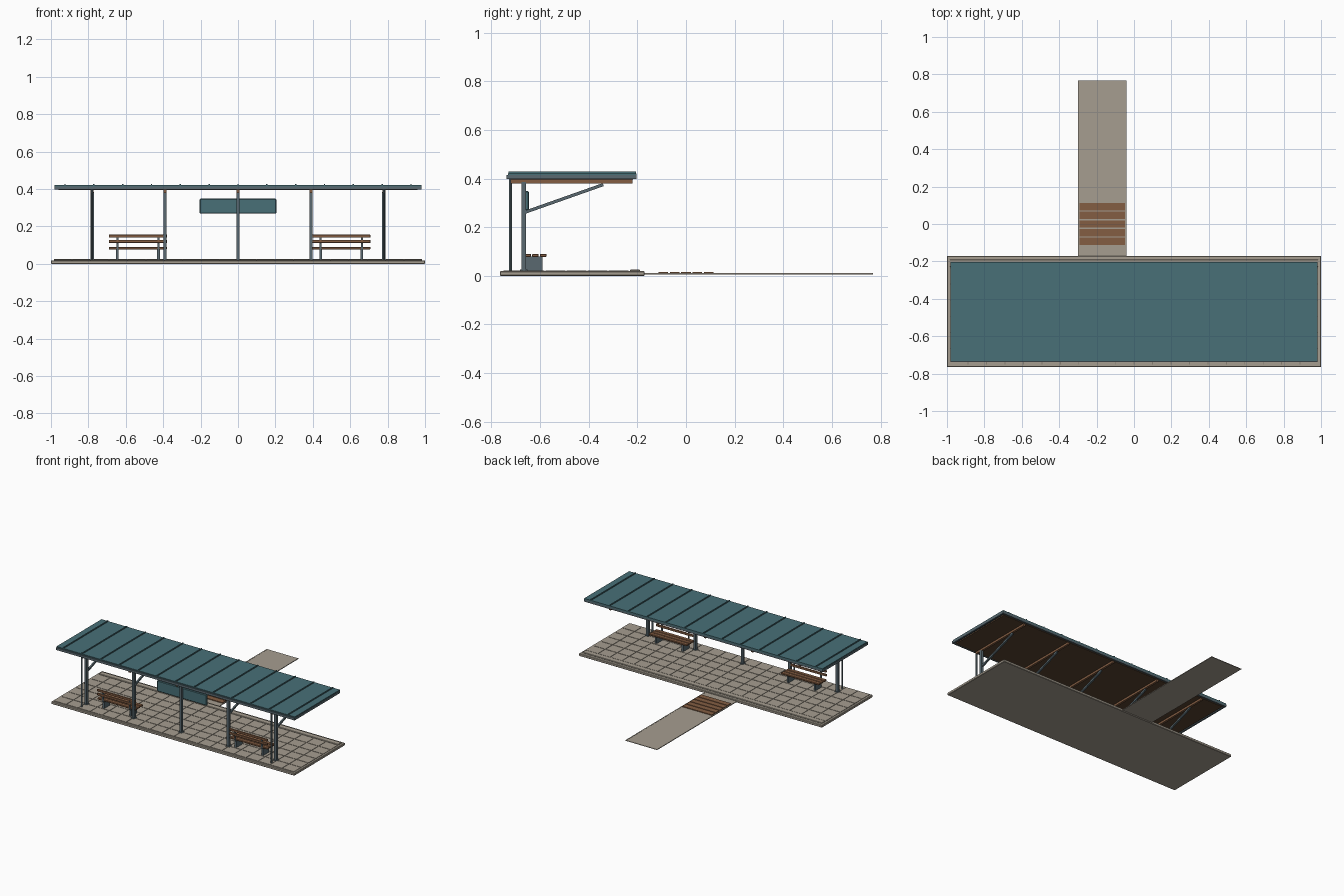
import bpy, math

if "Cube" in bpy.data.objects:
    bpy.data.objects.remove(bpy.data.objects["Cube"])

def mat(name, r, g, b):
    m = bpy.data.materials.new(name)
    m.diffuse_color = (r, g, b, 1)
    m.use_nodes = True
    m.node_tree.nodes["Principled BSDF"].inputs["Base Color"].default_value = m.diffuse_color
    return m

STONE = mat("stone", 0.38, 0.34, 0.28)
JOINT = mat("joint", 0.24, 0.21, 0.17)
TEAL = mat("teal", 0.065, 0.16, 0.185)
STEEL = mat("steel", 0.10, 0.14, 0.16)
WOOD = mat("wood", 0.23, 0.11, 0.055)
SOFFIT = mat("dark_wood", 0.10, 0.055, 0.03)

def box(name, x, y, z, material, bevel=0.0):
    """Box from (min, max) ranges on each axis."""
    bpy.ops.mesh.primitive_cube_add(size=1, location=[(r[0] + r[1]) / 2 for r in (x, y, z)])
    o = bpy.context.object
    o.name = name
    o.scale = [r[1] - r[0] for r in (x, y, z)]
    bpy.ops.object.transform_apply(location=False, rotation=False, scale=True)
    o.data.materials.append(material)
    if bevel:
        b = o.modifiers.new("bevel", 'BEVEL')
        b.width, b.segments = bevel, 1
    return o

def around(c, w):
    return (c - w / 2, c + w / 2)

def repeat(o, nx, dx, ny=1, dy=0):
    for count, off in ((nx, (dx, 0, 0)), (ny, (0, dy, 0))):
        if count > 1:
            a = o.modifiers.new("repeat", 'ARRAY')
            a.use_relative_offset = False
            a.use_constant_offset = True
            a.constant_offset_displace = off
            a.count = count

# platform with paving and raised edge strip
box("platform", (-1, 1), (-0.765, -0.17), (0, 0.019), STONE, 0.003)
box("paving_bed", (-0.985, 0.985), (-0.752, -0.235), (0.018, 0.0195), JOINT)
paver = box("pavers", (-0.983, -0.889), (-0.75, -0.668), (0.018, 0.022), STONE)
repeat(paver, 20, 0.0986, 6, 0.0862)
box("platform_edge_strip", (-0.985, 0.985), (-0.23, -0.19), (0.018, 0.026), STONE, 0.002)

# access path with side edging and crossing planks
box("path", (-0.30, -0.04), (-0.171, 0.768), (0.006, 0.010), STONE)
for x in (-0.297, -0.043):
    box("path_edging", around(x, 0.006), (-0.171, 0.768), (0.006, 0.0112), STONE)
plank = box("crossing_planks", (-0.292, -0.048), (-0.113, -0.073), (0.009, 0.0155), WOOD)
repeat(plank, 1, 0, 5, 0.0465)

# roof: soffit, fascia frame, metal sheet, standing seams
box("soffit", (-0.96, 0.96), (-0.722, -0.218), (0.395, 0.404), SOFFIT)
for s, y in (("front", -0.732), ("rear", -0.209)):
    box(s + "_fascia", (-0.982, 0.982), around(y, 0.012), (0.397, 0.414), STEEL)
for x in (-0.976, 0.976):
    box("end_fascia", around(x, 0.012), (-0.728, -0.214), (0.397, 0.414), STEEL)
box("roof_sheet", (-0.98, 0.98), (-0.732, -0.203), (0.410, 0.421), TEAL)
seam = box("roof_seams", around(-0.925, 0.007), (-0.73, -0.205), (0.42, 0.428), TEAL)
repeat(seam, 13, 1.85 / 12)

# posts, rafters, diagonal struts
p, q = (-0.66, 0.262), (-0.34, 0.375)
for x in (-0.78, -0.39, 0, 0.39, 0.78):
    box("post", around(x, 0.018), around(-0.667, 0.020), (0.02, 0.385), STEEL)
    box("post_base", around(x, 0.03), around(-0.667, 0.03), (0.02, 0.025), STEEL)
    box("rafter", around(x, 0.016), (-0.72, -0.22), (0.38, 0.397), WOOD)
    strut = box("strut", around(x, 0.012), around((p[0] + q[0]) / 2, math.dist(p, q)),
                around((p[1] + q[1]) / 2, 0.013), STEEL)
    strut.rotation_euler.x = math.atan2(q[1] - p[1], q[0] - p[0])

# downpipes at the ends
for x in (-0.78, 0.78):
    bpy.ops.mesh.primitive_cylinder_add(vertices=12, radius=0.006, depth=0.38,
                                        location=(x, -0.722, 0.21))
    bpy.context.object.name = "downpipe"
    bpy.context.object.data.materials.append(STEEL)
    bpy.ops.object.shade_smooth_by_angle()

# hanging sign board
box("sign_board", (-0.205, 0.205), (-0.661, -0.646), (0.268, 0.348), TEAL, 0.004)

# benches
for cx in (-0.535, 0.552):
    span = around(cx, 0.312)
    for i in range(3):
        box("seat_slat", span, around(-0.651 + i * 0.032, 0.027), (0.078, 0.090), WOOD, 0.002)
    for z in (0.120, 0.148):
        box("back_slat", span, around(-0.664, 0.010), around(z, 0.017), WOOD, 0.002)
    for dx in (-0.11, 0.11):
        box("bench_leg", around(cx + dx, 0.014), (-0.66, -0.59), (0.02, 0.079), STEEL)
        box("back_support", around(cx + dx, 0.010), around(-0.664, 0.006), (0.07, 0.155), STEEL)
